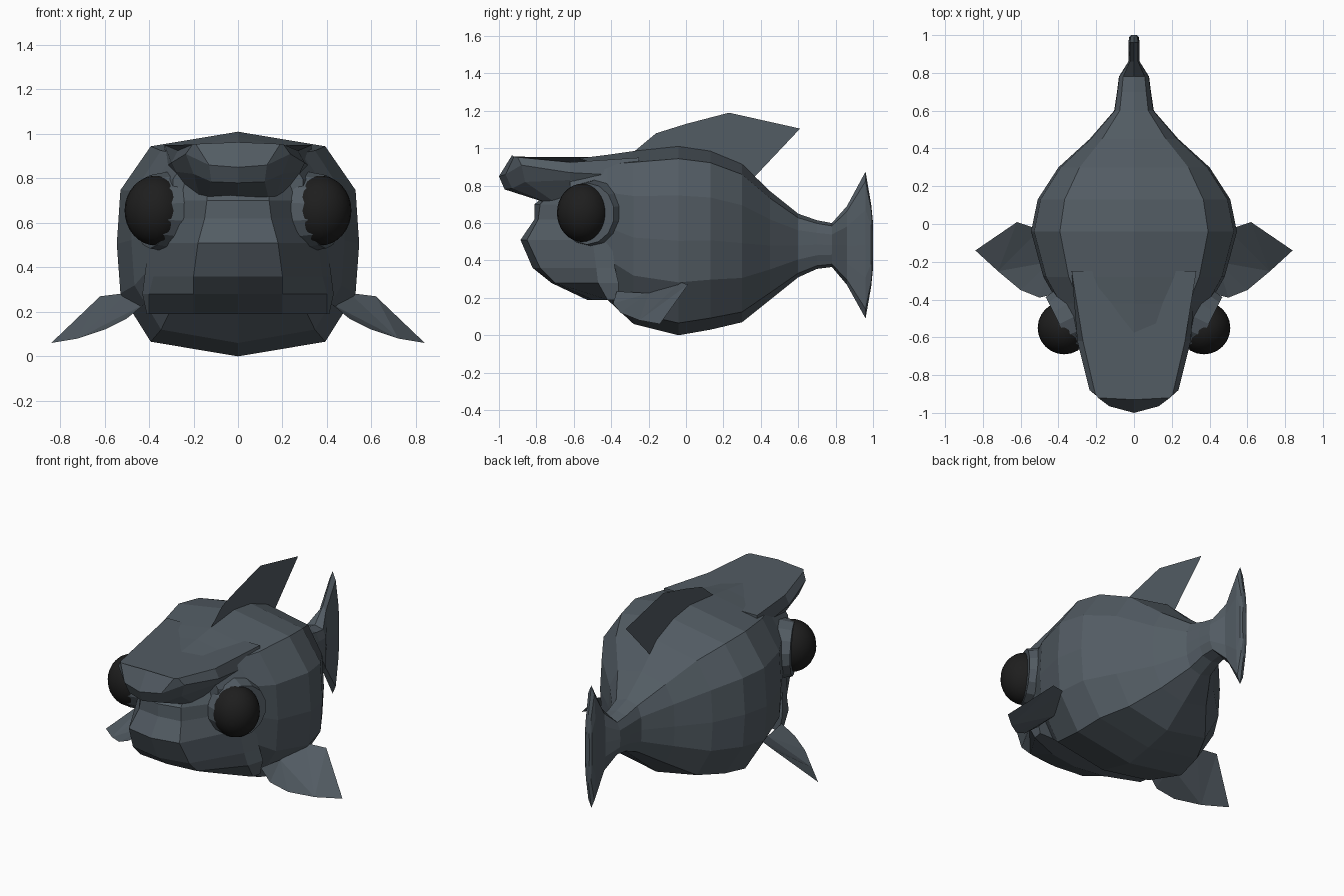
import bpy
import bmesh
from mathutils import Vector

default = bpy.data.objects.get("Cube")
if default:
    bpy.data.objects.remove(default, do_unlink=True)


def make_material(name, colour):
    mat = bpy.data.materials.new(name)
    mat.use_nodes = True
    mat.diffuse_color = colour
    mat.node_tree.nodes["Principled BSDF"].inputs["Base Color"].default_value = colour
    return mat


slate = make_material("slate grey skin", (0.085, 0.106, 0.125, 1))
black = make_material("black eye", (0.013, 0.013, 0.013, 1))


def finish(bm, name, mat, smooth=False):
    mesh = bpy.data.meshes.new(name)
    bmesh.ops.recalc_face_normals(bm, faces=bm.faces)
    for face in bm.faces:
        face.smooth = smooth
    bm.to_mesh(mesh)
    bm.free()
    mesh.materials.append(mat)
    obj = bpy.data.objects.new(name, mesh)
    bpy.context.collection.objects.link(obj)
    return obj


def loft(name, half_rings, mat):
    """Mirror each half ring across x, bridge the rings and cap both ends."""
    bm = bmesh.new()
    rings = []
    for half in half_rings:
        full = half + [(-x, y, z) for x, y, z in reversed(half) if x > 0]
        rings.append([bm.verts.new(p) for p in full])
    for a, b in zip(rings, rings[1:]):
        for i in range(len(a)):
            j = (i + 1) % len(a)
            bm.faces.new((a[i], a[j], b[j], b[i]))
    bm.faces.new(rings[0])
    bm.faces.new(rings[-1])
    return finish(bm, name, mat)


def sheet(name, points, mat):
    bm = bmesh.new()
    bm.faces.new([bm.verts.new(p) for p in points])
    bmesh.ops.triangulate(bm, faces=bm.faces[:])
    return finish(bm, name, mat)


# Cross-section shape: share of half width, share of height
SECTION = [(0, 1), (0.72, 0.935), (0.97, 0.74), (1, 0.5),
           (0.97, 0.28), (0.72, 0.065), (0, 0)]


def section(y, width, top, bottom):
    return [(sx * width, y, bottom + sz * (top - bottom)) for sx, sz in SECTION]


# Body: position, half width, top, bottom
body = [(-0.62, 0.3, 0.94, 0.4), (-0.42, 0.4, 0.965, 0.19),
        (-0.28, 0.48, 0.985, 0.06), (-0.04, 0.545, 1.01, 0),
        (0.13, 0.51, 0.985, 0.03), (0.3, 0.4, 0.915, 0.07),
        (0.45, 0.235, 0.77, 0.19), (0.6, 0.105, 0.65, 0.31),
        (0.7, 0.09, 0.615, 0.355), (0.78, 0.08, 0.6, 0.365)]
loft("body", [section(*row) for row in body], slate)

# Tail fin: flares tall and thin from the tail stem
tail = [(0.78, 0.08, 0.6, 0.365), (0.86, 0.03, 0.69, 0.27),
        (0.96, 0.03, 0.875, 0.09), (0.99, 0.025, 0.7, 0.26),
        (1, 0.015, 0.6, 0.36)]
loft("tail_fin", [section(*row) for row in tail], slate)

# Muzzle: layers from top to chin, each running from the middle to the gill
muzzle = [
    (0.8, [(0, -0.7), (0.13, -0.69), (0.25, -0.6), (0.36, -0.3)]),
    (0.7, [(0, -0.81), (0.14, -0.78), (0.26, -0.62), (0.38, -0.3)]),
    (0.62, [(0, -0.81), (0.15, -0.79), (0.29, -0.58), (0.39, -0.35)]),
    (0.51, [(0, -0.885), (0.18, -0.85), (0.36, -0.5), (0.4, -0.4)]),
    (0.36, [(0, -0.82), (0.2, -0.78), (0.38, -0.48), (0.42, -0.38)]),
    (0.28, [(0, -0.72), (0.2, -0.7), (0.4, -0.47), (0.43, -0.36)]),
    (0.19, [(0, -0.53), (0.2, -0.5), (0.4, -0.42), (0.41, -0.36)]),
]
loft("muzzle", [[(x, y, z) for x, y in row] for z, row in muzzle], slate)

# Brow: overhanging forehead, layers from top to underside
brow = [
    [(0, -0.93, 0.963), (0.19, -0.92, 0.955), (0.205, -0.9, 0.952),
     (0.27, -0.62, 0.925), (0.33, -0.25, 0.95)],
    [(0, -1, 0.85), (0.13, -0.965, 0.86), (0.235, -0.88, 0.91),
     (0.3, -0.62, 0.87), (0.33, -0.25, 0.85)],
    [(0, -0.97, 0.78), (0.12, -0.93, 0.785), (0.2, -0.86, 0.82),
     (0.28, -0.62, 0.83), (0.3, -0.25, 0.8)],
    [(0, -0.72, 0.7), (0.14, -0.72, 0.7), (0.17, -0.7, 0.71),
     (0.24, -0.58, 0.76), (0.3, -0.25, 0.75)],
]
loft("brow", brow, slate)

# Dorsal fin: a single swept sheet
dorsal = [(-0.28, 0.98), (-0.16, 1.08), (0, 1.13), (0.23, 1.19), (0.61, 1.105),
          (0.46, 1.035), (0.4, 0.95), (0.36, 0.84), (0.1, 0.9)]
sheet("dorsal_fin", [(0, y, z) for y, z in dorsal], slate)

# Paired parts
pectoral = [(0.5, -0.03, 0.285), (0.62, 0.01, 0.27), (0.84, -0.14, 0.06),
            (0.72, -0.25, 0.08), (0.6, -0.35, 0.12), (0.5, -0.39, 0.17),
            (0.42, -0.37, 0.235), (0.44, -0.2, 0.225)]
for side, label in ((1, "left"), (-1, "right")):
    sheet(label + "_pectoral_fin", [(side * x, y, z) for x, y, z in pectoral], slate)

    # Eye socket: bevelled disc turned outward and forward
    bm = bmesh.new()
    bmesh.ops.create_cone(bm, cap_ends=True, segments=14,
                          radius1=0.18, radius2=0.165, depth=0.09)
    socket = finish(bm, label + "_eye_socket", slate)
    socket.location = (side * 0.355, -0.51, 0.65)
    facing = Vector((side * 0.89, -0.45, 0))
    socket.rotation_euler = facing.to_track_quat("Z", "Y").to_euler()

    # Eyeball
    bm = bmesh.new()
    bmesh.ops.create_uvsphere(bm, u_segments=24, v_segments=16, radius=0.14)
    eye = finish(bm, label + "_eye", black, smooth=True)
    eye.location = (side * 0.37, -0.55, 0.655)
    eye.scale = (1, 1, 1.12)
